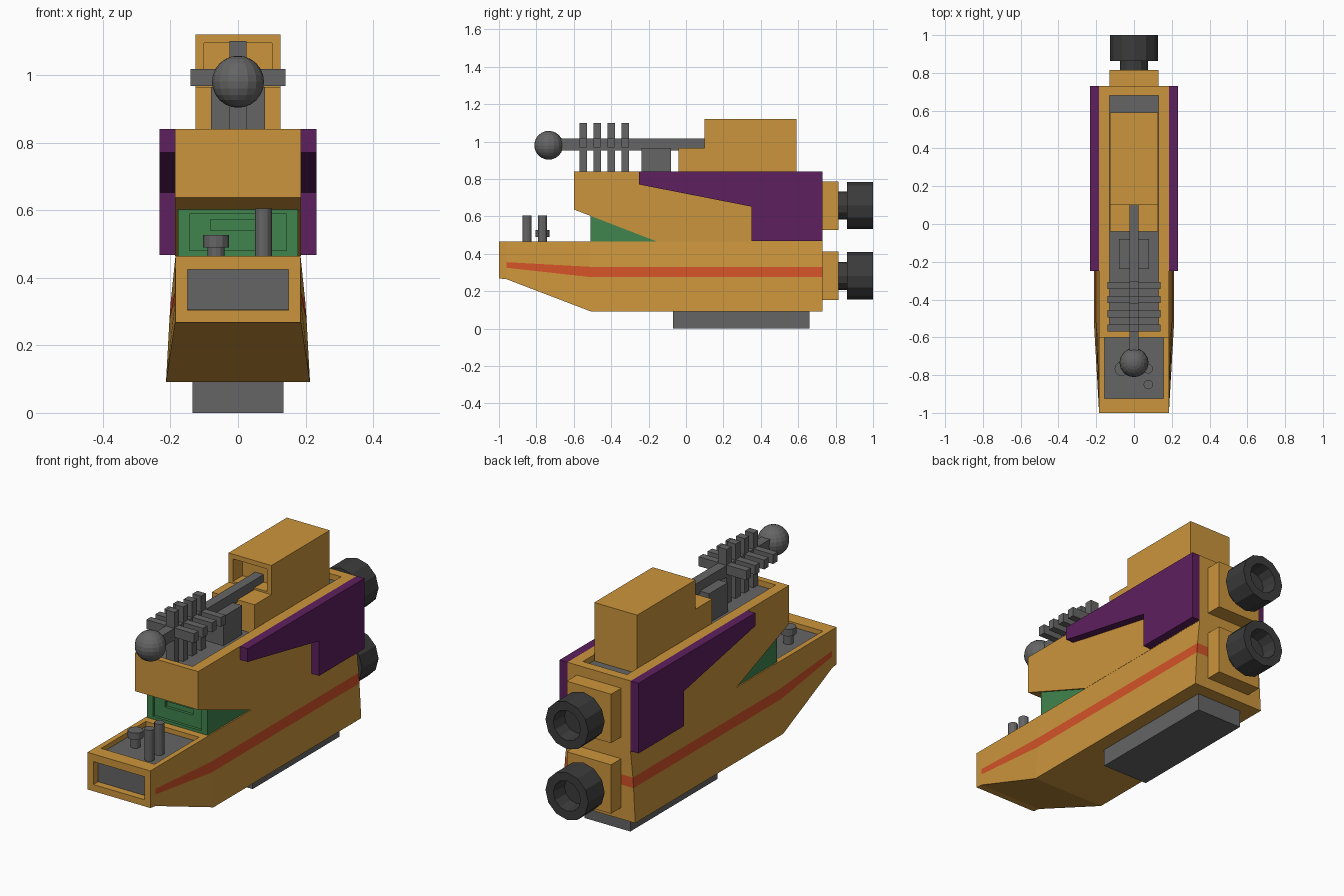
import bpy, bmesh, math
from mathutils import Matrix

if "Cube" in bpy.data.objects:
    bpy.data.objects.remove(bpy.data.objects["Cube"])


def mat(name, rgb):
    m = bpy.data.materials.new(name)
    m.diffuse_color = (*rgb, 1)
    m.use_nodes = True
    m.node_tree.nodes["Principled BSDF"].inputs["Base Color"].default_value = m.diffuse_color
    return m


ORANGE = mat("orange", (0.60, 0.30, 0.045))
PURPLE = mat("purple", (0.11, 0.014, 0.11))
GREEN = mat("green", (0.05, 0.23, 0.075))
RED = mat("red", (0.65, 0.085, 0.02))
GREY = mat("grey", (0.13, 0.13, 0.13))
DARK = mat("dark_grey", (0.045, 0.045, 0.045))


def finish(name, bm, *mats):
    bmesh.ops.recalc_face_normals(bm, faces=bm.faces)
    me = bpy.data.meshes.new(name)
    bm.to_mesh(me)
    bm.free()
    for m in mats:
        me.materials.append(m)
    ob = bpy.data.objects.new(name, me)
    bpy.context.collection.objects.link(ob)
    return ob


def prism(name, profile, x0, x1, m):
    """Extrude a (y, z) profile along x."""
    bm = bmesh.new()
    a = [bm.verts.new((x0, y, z)) for y, z in profile]
    b = [bm.verts.new((x1, y, z)) for y, z in profile]
    bm.faces.new(a)
    bm.faces.new(b[::-1])
    n = len(a)
    for i in range(n):
        j = (i + 1) % n
        bm.faces.new((a[i], b[i], b[j], a[j]))
    return finish(name, bm, m)


def box(name, x0, x1, y0, y1, z0, z1, m=GREY):
    return prism(name, [(y0, z0), (y1, z0), (y1, z1), (y0, z1)], x0, x1, m)


def cylinder(name, x, y, z0, z1, r, m=GREY):
    bm = bmesh.new()
    bmesh.ops.create_cone(bm, cap_ends=True, segments=12, radius1=r, radius2=r, depth=z1 - z0,
                          matrix=Matrix.Translation((x, y, (z0 + z1) / 2)))
    return finish(name, bm, m)


def cut(ob, *dims):
    """Subtract a box, bake the result and drop the cutter."""
    cutter = box("cutter", *dims, ORANGE)
    cutter.hide_render = True
    mod = ob.modifiers.new("recess", 'BOOLEAN')
    mod.operation, mod.solver, mod.object = 'DIFFERENCE', 'EXACT', cutter
    dg = bpy.context.evaluated_depsgraph_get()
    me = bpy.data.meshes.new_from_object(ob.evaluated_get(dg))
    ob.modifiers.clear()
    ob.data = me
    bpy.data.objects.remove(cutter)


# Lower hull: lofted half sections (x, z) with the stripe as its middle band
rear = [(0.185, 0.465), (0.199, 0.33), (0.203, 0.275), (0.213, 0.092)]
sections = [
    (-1.0, [(0.185, 0.465), (0.185, 0.358), (0.185, 0.33), (0.185, 0.268)]),
    (-0.96, [(0.185, 0.465), (0.187, 0.355), (0.187, 0.325), (0.187, 0.264)]),
    (-0.51, rear),
    (0.73, rear),
]
bm = bmesh.new()
rings = [{s: [bm.verts.new((s * x, y, z)) for x, z in pts] for s in (1, -1)} for y, pts in sections]
for k in range(3):
    a, b = rings[k], rings[k + 1]
    for s in (1, -1):
        for i in range(3):
            f = bm.faces.new((a[s][i], a[s][i + 1], b[s][i + 1], b[s][i]))
            f.material_index = 1 if (i == 1 and k > 0) else 0
    for i in (0, 3):
        bm.faces.new((a[1][i], a[-1][i], b[-1][i], b[1][i]))
for r, stripe in ((rings[0], 0), (rings[3], 1)):
    for i in range(3):
        f = bm.faces.new((r[1][i], r[1][i + 1], r[-1][i + 1], r[-1][i]))
        f.material_index = stripe if i == 1 else 0
hull = finish("lower_hull", bm, ORANGE, RED)
cut(hull, -0.15, 0.15, -1.1, -0.955, 0.303, 0.425)
cut(hull, -0.157, 0.157, -0.925, -0.55, 0.435, 0.6)
box("nose_panel", -0.149, 0.149, -0.962, -0.95, 0.304, 0.424)
box("front_deck_floor", -0.156, 0.156, -0.924, -0.551, 0.43, 0.44)

# Front deck posts and knob
for y in (-0.85, -0.767):
    cylinder("deck_post", 0.075, y, 0.435, 0.605, 0.025)
cylinder("knob_stem", -0.065, -0.767, 0.435, 0.495, 0.025)
cylinder("knob_cap", -0.065, -0.767, 0.49, 0.527, 0.038)

# Upper hull with recessed deck
upper = prism("upper_hull", [(-0.6, 0.84), (-0.6, 0.637), (-0.155, 0.465), (0.73, 0.465), (0.73, 0.84)],
              -0.186, 0.186, ORANGE)
cut(upper, -0.13, 0.13, -0.567, 0.68, 0.805, 0.9)
box("upper_deck_floor", -0.129, 0.129, -0.566, 0.679, 0.8, 0.81)

# Green window block below the overhang
window = prism("window", [(-0.51, 0.46), (-0.51, 0.603), (-0.14, 0.46)], -0.178, 0.178, GREEN)
cut(window, -0.143, 0.143, -0.6, -0.495, 0.48, 0.588)
cut(window, -0.082, 0.082, -0.6, -0.48, 0.54, 0.572)

# Side armour plates
wing = [(-0.25, 0.84), (-0.25, 0.77), (0.35, 0.652), (0.35, 0.467), (0.73, 0.467), (0.73, 0.84)]
for side, s in (("right", 1), ("left", -1)):
    prism("side_plate_" + side, wing, s * 0.185, s * 0.232, PURPLE)

# Tower with open front
tower = prism("tower", [(-0.04, 0.805), (0.59, 0.805), (0.59, 1.12), (0.1, 1.12), (0.1, 0.965), (-0.04, 0.965)],
              -0.126, 0.126, ORANGE)
cut(tower, -0.1, 0.1, 0.05, 0.18, 0.975, 1.095)

# Antenna: base, rod, crossed fins, ball
box("antenna_base", -0.08, 0.08, -0.237, -0.08, 0.805, 0.965)
box("antenna_rod", -0.025, 0.025, -0.69, 0.18, 0.953, 1.015)
for i in range(4):
    y = -0.55 + i * 0.075
    box("fin_vertical", -0.025, 0.025, y - 0.02, y + 0.02, 0.806, 1.1)
    box("fin_horizontal", -0.14, 0.14, y - 0.019, y + 0.019, 0.967, 1.017)
bm = bmesh.new()
bmesh.ops.create_uvsphere(bm, u_segments=16, v_segments=12, radius=0.077,
                          matrix=Matrix.Translation((0, -0.734, 0.98)))
finish("antenna_ball", bm, GREY)

# Belly block
box("belly_block", -0.135, 0.135, -0.07, 0.66, 0, 0.1)

# Engines: square mount and hollow turned nozzle
nozzle = [(0.075, 0.81), (0.075, 0.862), (0.126, 0.862), (0.126, 1.0), (0.08, 1.0), (0.07, 0.92)]
for z in (0.282, 0.657):
    box("engine_mount", -0.13, 0.13, 0.72, 0.815, z - 0.13, z + 0.13, ORANGE)
    bm = bmesh.new()
    n = 12
    loops = [[bm.verts.new((r * math.cos(t), y, z + r * math.sin(t)))
              for t in (2 * math.pi * k / n for k in range(n))] for r, y in nozzle]
    for a, b in zip(loops, loops[1:]):
        for k in range(n):
            j = (k + 1) % n
            bm.faces.new((a[k], a[j], b[j], b[k]))
    bm.faces.new(loops[0])
    bm.faces.new(loops[-1])
    finish("engine_nozzle", bm, DARK)
